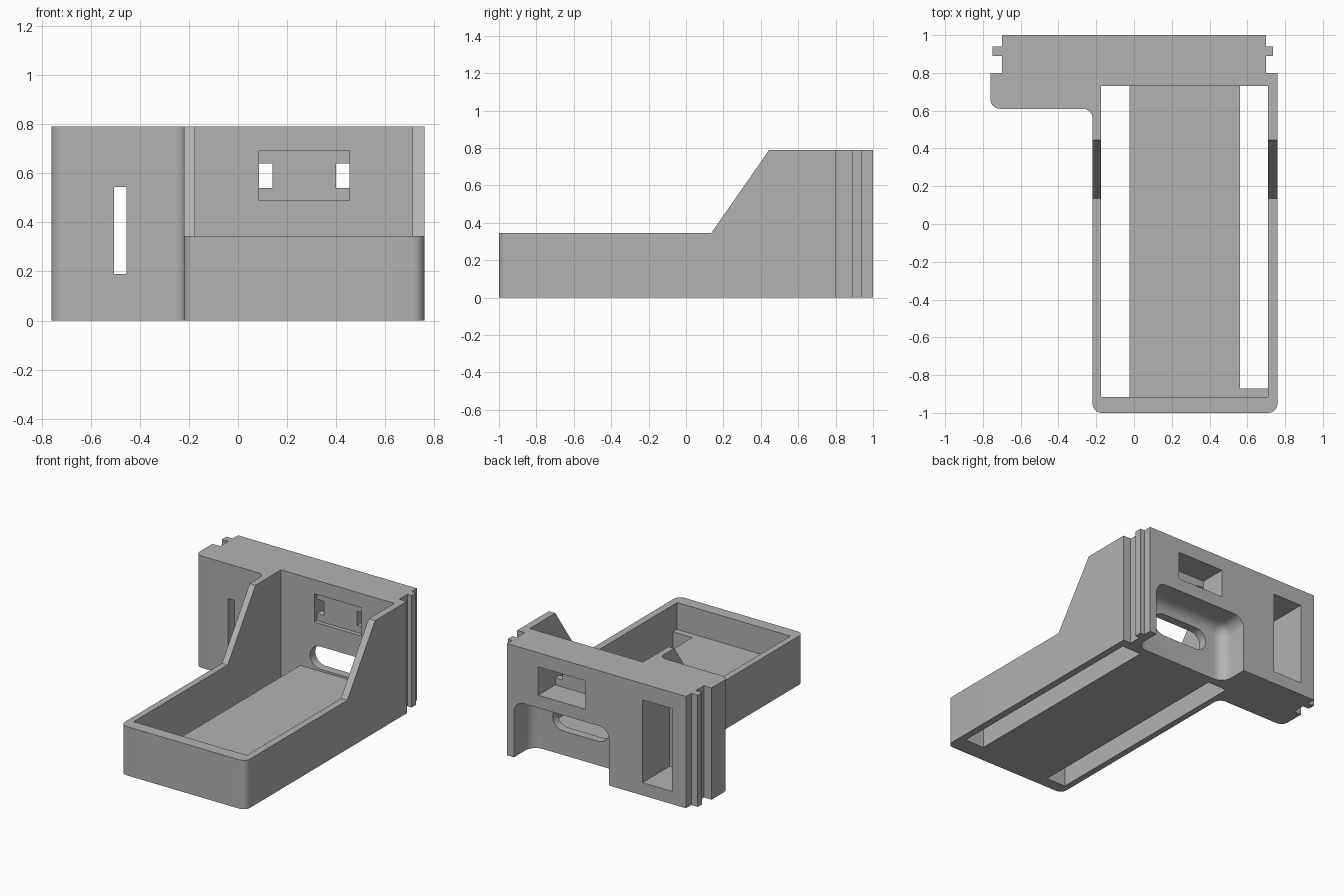
import bpy, bmesh
from math import cos, sin, radians
from mathutils import Vector

cube = bpy.data.objects.get("Cube")
if cube:
    bpy.data.objects.remove(cube, do_unlink=True)

grey = bpy.data.materials.new("plain grey")
grey.use_nodes = True
colour = (0.45, 0.45, 0.45, 1)
grey.diffuse_color = colour
grey.node_tree.nodes["Principled BSDF"].inputs["Base Color"].default_value = colour


def finish(name, bm):
    bmesh.ops.recalc_face_normals(bm, faces=bm.faces)
    mesh = bpy.data.meshes.new(name)
    bm.to_mesh(mesh)
    bm.free()
    mesh.materials.append(grey)
    obj = bpy.data.objects.new(name, mesh)
    bpy.context.collection.objects.link(obj)
    return obj


def prism(name, points, shift):
    """Extrude a closed profile of 3D points along a vector."""
    bm = bmesh.new()
    face = bm.faces.new([bm.verts.new(p) for p in points])
    made = bmesh.ops.extrude_face_region(bm, geom=[face])["geom"]
    bmesh.ops.translate(bm, vec=Vector(shift),
                        verts=[v for v in made if isinstance(v, bmesh.types.BMVert)])
    return finish(name, bm)


def box(name, x0, x1, y0, y1, z0, z1, radius=0):
    bm = bmesh.new()
    bmesh.ops.create_cube(bm, size=1)
    for v in bm.verts:
        v.co = ((x0, x1)[v.co.x > 0], (y0, y1)[v.co.y > 0], (z0, z1)[v.co.z > 0])
    if radius:
        bmesh.ops.bevel(bm, geom=list(bm.edges), offset=radius, segments=8,
                        profile=0.5, affect='EDGES')
    return finish(name, bm)


def arc(cx, cy, r, start, end, n=8):
    angles = [radians(start + (end - start) * i / n) for i in range(n + 1)]
    return [(cx + r * cos(a), cy + r * sin(a)) for a in angles]


def rail(side, tip):
    """Stepped guide edge, listed from front to back."""
    return [(side * x, y) for x, y in
            ((0.76, 0.8), (0.7, 0.8), (0.7, 0.89), (tip, 0.89),
             (tip, 0.94), (0.7, 0.94), (0.7, 1))]


# Body: tray, side wing and guide rails share one outline
R = 0.05
outline = (arc(-0.22 + R, -1 + R, R, 180, 270) + arc(0.76 - R, -1 + R, R, 270, 360)
           + rail(1, 0.735) + rail(-1, 0.75)[::-1]
           + arc(-0.76 + R, 0.61 + R, R, 180, 270)
           + arc(-0.22 - R, 0.61 - R, R, 90, 0))
HEIGHT = 0.79
body = prism("holder_body", [(x, y, 0) for x, y in outline], (0, 0, HEIGHT))

# Low front and sloping side walls
slope = [(-1.2, 0.345), (0.135, 0.345), (0.445, HEIGHT), (0.445, 1), (-1.2, 1)]
cutters = [prism("slope_cutter", [(-1, y, z) for y, z in slope], (2, 0, 0))]

# Tray interior and floor slots
cutters += [
    box("tray_cutter", -0.175, 0.71, -0.915, 0.73, 0.155, 1),
    box("right_slot_cutter", -0.175, -0.025, -0.915, 0.73, -0.1, 0.3),
    box("left_slot_cutter", 0.56, 0.71, -0.87, 0.73, -0.1, 0.3),
]

# Rounded hollow in the back, open at the bottom, with an oval opening
oval = arc(0.41, 0.25, 0.08, -90, 90) + arc(0.13, 0.25, 0.08, 90, 270)
cutters += [
    box("hollow_cutter", -0.1, 0.645, 0.79, 1.2, -0.2, 0.4, 0.08),
    prism("oval_cutter", [(x, 0.7, z) for x, z in oval], (0, 0.15, 0)),
]

# Socket recess on both faces, joined by two small windows
cutters += [
    box("socket_front_cutter", 0.085, 0.455, 0.7, 0.76, 0.49, 0.69),
    box("socket_back_cutter", 0.085, 0.455, 0.81, 1.1, 0.49, 0.69),
]
for x in (0.085, 0.4):
    cutters.append(box("window_cutter", x, x + 0.055, 0.74, 0.83, 0.54, 0.64))

# Tall pocket in the wing with a narrow slit to the front
cutters += [
    box("pocket_cutter", -0.59, -0.36, 0.7, 1.1, 0.09, 0.675),
    box("slit_cutter", -0.505, -0.455, 0.5, 0.75, 0.19, 0.545),
]

bpy.ops.object.select_all(action='DESELECT')
body.select_set(True)
bpy.context.view_layer.objects.active = body
for cutter in cutters:
    cutter.hide_render = True
    mod = body.modifiers.new("cut", 'BOOLEAN')
    mod.operation = 'DIFFERENCE'
    mod.solver = 'EXACT'
    mod.object = cutter
    bpy.ops.object.modifier_apply(modifier=mod.name)
    bpy.data.objects.remove(cutter, do_unlink=True)

bpy.ops.object.shade_smooth_by_angle(angle=radians(30))
